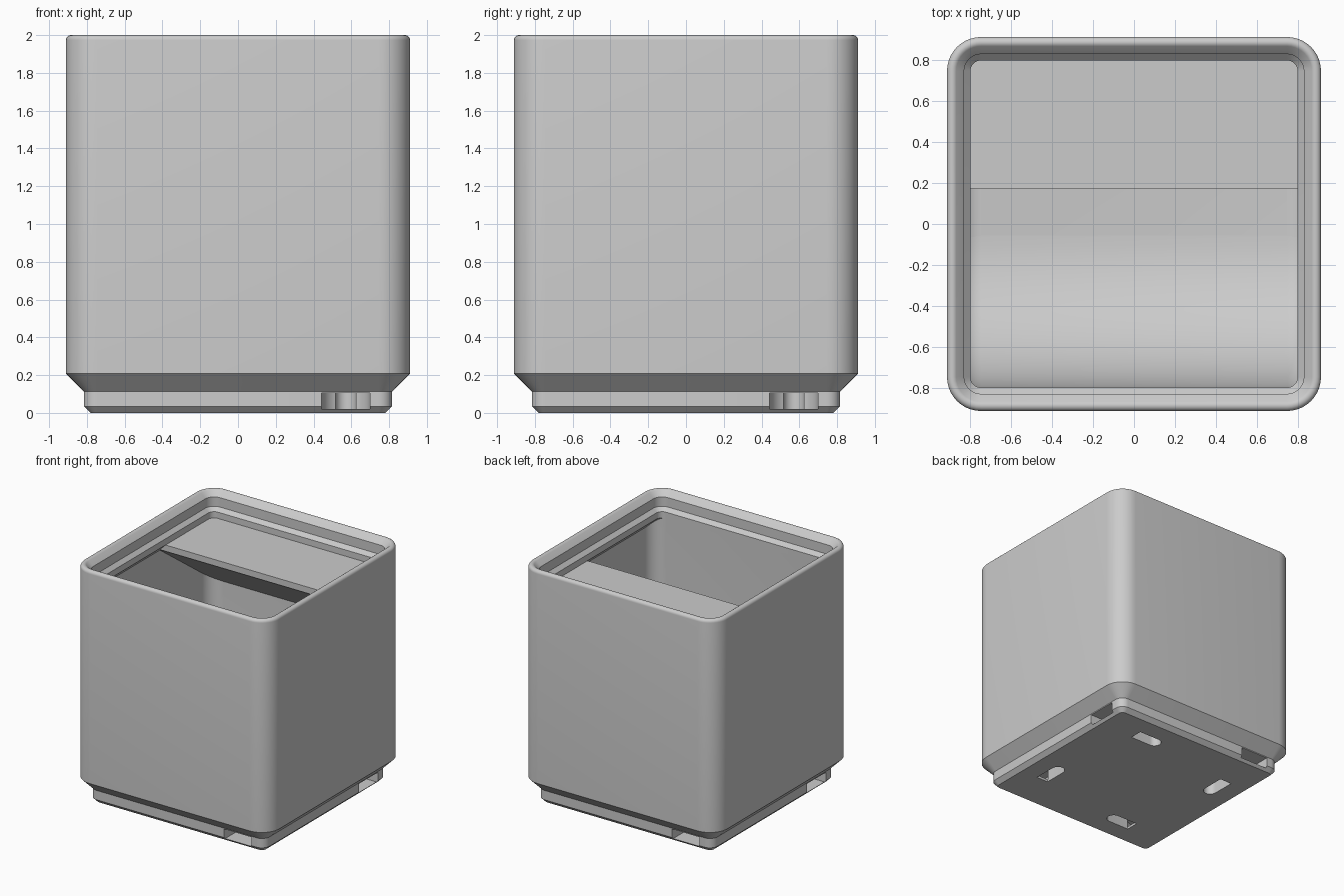
import bpy, bmesh
from math import sin, cos, pi, tan, radians
from mathutils import Matrix, Vector

if "Cube" in bpy.data.objects:
    bpy.data.objects.remove(bpy.data.objects["Cube"])

MM = 2 / 45.57           # sizes below are in millimetres
CORE = 16.98             # centre of every rounded corner

grey = bpy.data.materials.new("light_grey_plastic")
grey.use_nodes = True
colour = (0.6, 0.6, 0.6, 1)
grey.diffuse_color = colour
grey.node_tree.nodes["Principled BSDF"].inputs["Base Color"].default_value = colour


def make(name, bm):
    bmesh.ops.recalc_face_normals(bm, faces=bm.faces)
    bmesh.ops.scale(bm, vec=(MM, MM, MM), verts=bm.verts)
    mesh = bpy.data.meshes.new(name)
    bm.to_mesh(mesh)
    bm.free()
    mesh.materials.append(grey)
    obj = bpy.data.objects.new(name, mesh)
    bpy.context.collection.objects.link(obj)
    return obj


def activate(obj):
    bpy.ops.object.select_all(action="DESELECT")
    obj.select_set(True)
    bpy.context.view_layer.objects.active = obj


def cut(obj, cutter):
    activate(obj)
    mod = obj.modifiers.new("cut", "BOOLEAN")
    mod.operation = "DIFFERENCE"
    mod.solver = "EXACT"
    mod.object = cutter
    bpy.ops.object.modifier_apply(modifier=mod.name)
    bpy.data.objects.remove(cutter)


def arc(cx, cy, r, start, end, n):
    angles = [radians(start + (end - start) * i / n) for i in range(n + 1)]
    return [(cx + r * cos(a), cy + r * sin(a)) for a in angles]


def prism(bm, points, step):
    """Close a flat outline of 3D points and extrude it by step."""
    face = bm.faces.new([bm.verts.new(p) for p in points])
    ext = bmesh.ops.extrude_face_region(bm, geom=[face], use_keep_orig=True)
    moved = [v for v in ext["geom"] if isinstance(v, bmesh.types.BMVert)]
    bmesh.ops.translate(bm, vec=step, verts=moved)


def side_prism(outline, half):
    """Extrude a (y, z) outline across the width."""
    bm = bmesh.new()
    prism(bm, [(-half, y, z) for y, z in outline], Vector((2 * half, 0, 0)))
    return bm


def round_edges(bm, edges, r, segments):
    bmesh.ops.bevel(bm, geom=edges, offset=r, segments=segments, profile=0.5,
                    affect="EDGES", clamp_overlap=False)


def round_corners_at(bm, y):
    edges = [e for e in bm.edges if all(abs(v.co.y - y) < 0.01 for v in e.verts)
             and abs(e.verts[0].co.z - e.verts[1].co.z) > 0.01]
    round_edges(bm, edges, 3.1, 8)


def rounded_square(half, n=10):
    r = half - CORE
    pts = []
    for k, (sx, sy) in enumerate([(1, 1), (-1, 1), (-1, -1), (1, -1)]):
        pts += arc(sx * CORE, sy * CORE, r, 90 * k, 90 * k + 90, n)
    return pts


# Shell: half width and height, up the outside, over the rim, down to the floor
profile = [(17.8, 0), (18.6, 0.8), (18.6, 2.6), (20.75, 4.75)]
profile += arc(20.15, 44.97, 0.6, 0, 135, 8)
profile += [(18.85, 44.5), (18.85, 42.7), (18.15, 42), (18.15, 40.8), (19.8, 39.15)]
profile += arc(17, 9.8, 2.8, 0, -90, 8)
bm = bmesh.new()
rings = [[bm.verts.new((x, y, z)) for x, y in rounded_square(h)] for h, z in profile]
for low, high in zip(rings, rings[1:]):
    for i in range(len(low)):
        j = (i + 1) % len(low)
        bm.faces.new((low[i], low[j], high[j], high[i]))
bm.faces.new(rings[0])
bm.faces.new(rings[-1])
shell = make("bin_shell", bm)


def slot_cutter(name, inner, outer, r, z0, z1):
    """Four slots, each with a round inner end, turned about the centre."""
    bm = bmesh.new()
    outline = arc(inner, 13, r, 90, 270, 12) + [(outer, 13 - r), (outer, 13 + r)]
    for k in range(4):
        turn = Matrix.Rotation(k * pi / 2, 3, "Z")
        prism(bm, [turn @ Vector((x, y, z0)) for x, y in outline],
              Vector((0, 0, z1 - z0)))
    return make(name, bm)


# Side-loading magnet slots and the push-out slots beneath them
cut(shell, slot_cutter("magnet_slot_cutter", 13, 24, 2.93, 0.48, 2.42))
cut(shell, slot_cutter("push_slot_cutter", 6.07, 10.47, 1.25, -1, 2.44))

# Scoop: a block along the front, hollowed by a curve with rounded sides
floor, sweep, front = 7, 16.9, -18.15
block = side_prism([(-20, 5), (front + sweep, 5), (front + sweep, 40.8), (-20, 40.8)], 20)
round_corners_at(block, -20)
scoop = make("front_scoop", block)
hollow = side_prism(arc(front + sweep, floor + sweep, sweep, 180, 270, 24)
                    + [(8, floor), (8, 46), (front, 46)], 19.82)
caps = [e for e in hollow.edges if abs(e.verts[0].co.x - e.verts[1].co.x) < 0.01]
round_edges(hollow, caps, 2.8, 8)
cut(scoop, make("scoop_cutter", hollow))

# Label shelf: flat on top, with a sloping support under it
tip, back, top, thick = 3.95, 20, 40.8, 1.2
shelf_bm = side_prism([(tip, top), (tip, top - thick),
                       (back, top - thick - (back - tip) * tan(radians(36))),
                       (back, top)], 20)
round_corners_at(shelf_bm, back)
shelf = make("label_shelf", shelf_bm)

for obj in (shell, scoop, shelf):
    activate(obj)
    bpy.ops.object.shade_smooth_by_angle(angle=radians(30))
